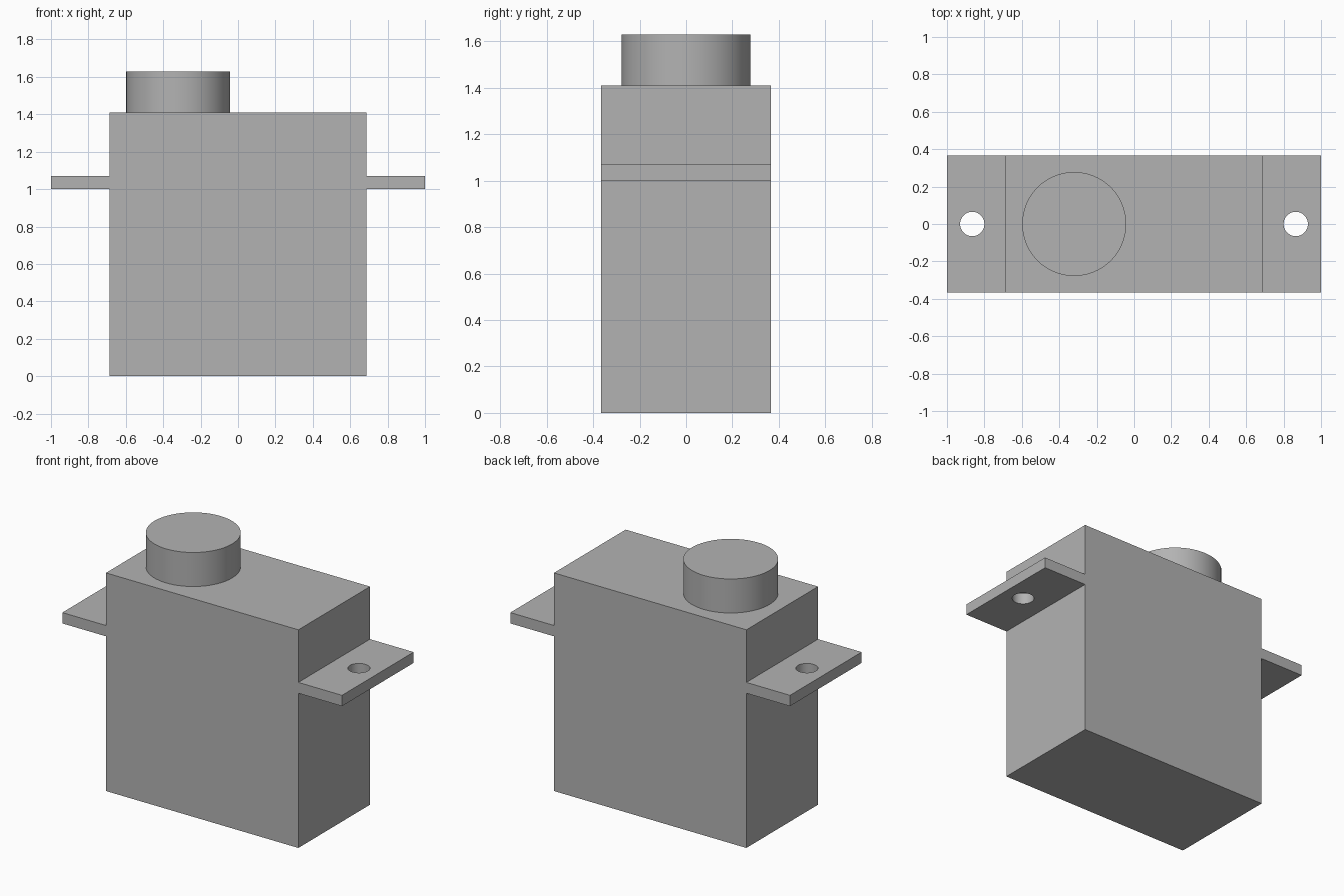
import bpy
import math

if "Cube" in bpy.data.objects:
    bpy.data.objects.remove(bpy.data.objects["Cube"], do_unlink=True)

# Single housing colour
grey = bpy.data.materials.new("plain_grey")
grey.use_nodes = True
colour = (0.45, 0.45, 0.45, 1)
grey.diffuse_color = colour
grey.node_tree.nodes["Principled BSDF"].inputs["Base Color"].default_value = colour

HALF_BODY, HALF_DEPTH, HEIGHT = 0.688, 0.366, 1.41


def finish(obj, name):
    obj.name = name
    obj.data.name = name
    obj.data.materials.clear()
    obj.data.materials.append(grey)
    return obj


def box(name, low, high):
    centre = [(a + b) / 2 for a, b in zip(low, high)]
    bpy.ops.mesh.primitive_cube_add(size=1, location=centre)
    obj = bpy.context.object
    obj.scale = [b - a for a, b in zip(low, high)]
    bpy.ops.object.transform_apply(location=False, rotation=False, scale=True)
    return finish(obj, name)


def cylinder(name, x, radius, bottom, top):
    bpy.ops.mesh.primitive_cylinder_add(
        vertices=64, radius=radius, depth=top - bottom,
        location=(x, 0, (bottom + top) / 2))
    obj = finish(bpy.context.object, name)
    bpy.ops.object.shade_smooth_by_angle(angle=math.radians(30))
    return obj


# Main housing and round output boss
box("housing", (-HALF_BODY, -HALF_DEPTH, 0), (HALF_BODY, HALF_DEPTH, HEIGHT))
cylinder("output_boss", -0.32, 0.278, HEIGHT, 1.63)

# Mounting tabs, each with a drilled screw hole
for side, sign in (("left", 1), ("right", -1)):
    ends = sorted((sign * HALF_BODY, sign * 1.0))
    tab = box(side + "_mounting_tab",
              (ends[0], -HALF_DEPTH, 1.0), (ends[1], HALF_DEPTH, 1.07))
    drill = cylinder(side + "_hole_cutter", sign * 0.865, 0.065, 0.9, 1.2)
    drill.hide_render = True
    cut = tab.modifiers.new("screw_hole", "BOOLEAN")
    cut.operation = "DIFFERENCE"
    cut.solver = "EXACT"
    cut.object = drill
    bpy.ops.object.select_all(action="DESELECT")
    tab.select_set(True)
    bpy.context.view_layer.objects.active = tab
    bpy.ops.object.modifier_apply(modifier=cut.name)
    bpy.data.objects.remove(drill, do_unlink=True)
    bpy.ops.object.shade_smooth_by_angle(angle=math.radians(30))
